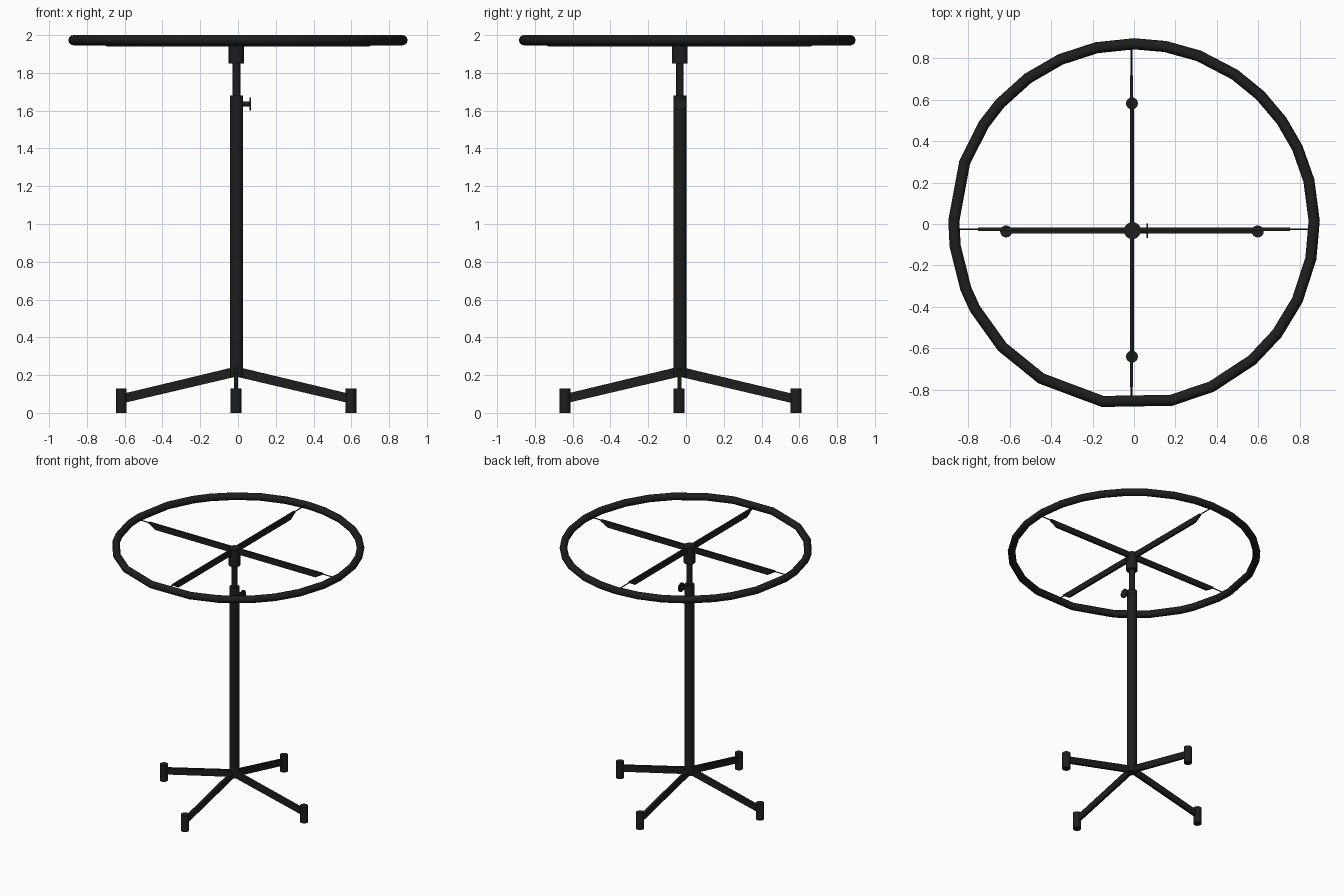
import bpy, bmesh, math
from mathutils import Vector

if "Cube" in bpy.data.objects:
    bpy.data.objects.remove(bpy.data.objects["Cube"])

CX, CY = -0.008, -0.032          # axis of the stand
mat = bpy.data.materials.new("black_metal")
mat.diffuse_color = (0.013, 0.013, 0.013, 1)
mat.use_nodes = True
mat.node_tree.nodes["Principled BSDF"].inputs["Base Color"].default_value = mat.diffuse_color


def finish(ob, name, smooth=True):
    ob.name = name
    ob.data.materials.append(mat)
    bpy.ops.object.select_all(action='DESELECT')
    ob.select_set(True)
    bpy.context.view_layer.objects.active = ob
    if smooth:
        bpy.ops.object.shade_smooth_by_angle(angle=math.radians(35))
    return ob


def rod(name, a, b, r, sides=20):
    a, b = Vector(a), Vector(b)
    d = b - a
    bpy.ops.mesh.primitive_cylinder_add(
        vertices=sides, radius=r, depth=d.length, location=(a + b) / 2,
        rotation=d.to_track_quat('Z', 'Y').to_euler())
    return finish(bpy.context.object, name)


def plate(name, profile, thick, loc, angle=0):
    """Extrude an upright (x, z) profile sideways, then turn it about z."""
    bm = bmesh.new()
    face = bm.faces.new([bm.verts.new((x, -thick / 2, z)) for x, z in profile])
    ext = bmesh.ops.extrude_face_region(bm, geom=[face])
    bmesh.ops.translate(bm, vec=(0, thick, 0),
                        verts=[v for v in ext['geom'] if isinstance(v, bmesh.types.BMVert)])
    bmesh.ops.recalc_face_normals(bm, faces=bm.faces)
    me = bpy.data.meshes.new(name)
    bm.to_mesh(me)
    bm.free()
    ob = bpy.data.objects.new(name, me)
    bpy.context.collection.objects.link(ob)
    ob.location = loc
    ob.rotation_euler.z = angle
    return finish(ob, name, False)


# Hoop: round tube along an unevenly divided circle
angles = [90, 80, 69, 56, 45.5, 35, 25, 14, 1, -11, -25, -37.5, -49, -64.5, -78,
          -100, -121, -137, -152, -159, -173, -181, -200, -213.5, -222, -234, -246, -258]
curve = bpy.data.curves.new("hoop", 'CURVE')
curve.dimensions = '3D'
curve.bevel_depth = 0.027
curve.bevel_resolution = 4
spline = curve.splines.new('POLY')
spline.points.add(len(angles) - 1)
for p, a in zip(spline.points, angles):
    t = math.radians(a)
    p.co = (0.871 * math.cos(t), 0.871 * math.sin(t), 1.973, 1)
spline.use_cyclic_u = True
hoop = bpy.data.objects.new("hoop", curve)
bpy.context.collection.objects.link(hoop)
bpy.context.view_layer.objects.active = hoop
hoop.select_set(True)
bpy.ops.object.convert(target='MESH')
finish(bpy.context.object, "hoop")

# Crossed spokes with bevelled ends
spoke = [(-0.753, 1.985), (-0.753, 1.975), (-0.695, 1.94),
         (0.695, 1.94), (0.753, 1.975), (0.753, 1.985)]
plate("spoke_x", spoke, 0.016, (0, -0.025, 0))
plate("spoke_y", spoke, 0.016, (-0.012, -0.035, 0), math.pi / 2)

# Thin wires holding the hoop
rod("wire_x", (-0.865, -0.026, 1.979), (0.865, -0.026, 1.979), 0.004, 8)
rod("wire_y", (-0.012, -0.865, 1.979), (-0.012, 0.86, 1.979), 0.004, 8)

# Telescoping pole
rod("lower_pole", (CX, CY, 0.19), (CX, CY, 1.68), 0.035)
rod("upper_pole", (CX, CY, 1.6), (CX, CY, 1.9), 0.02)
rod("top_hub", (CX, CY, 1.85), (CX, CY, 1.985), 0.041)

# Clamp screw
rod("clamp_screw", (CX, CY, 1.635), (0.064, CY, 1.635), 0.013, 12)
rod("clamp_knob", (0.06, CY, 1.635), (0.068, CY, 1.635), 0.035, 16)

# Four sloping legs with round feet
leg = [(0, 0.192), (0, 0.245), (0.605, 0.1), (0.605, 0.05)]
for i, side in enumerate(("right", "back", "left", "front")):
    a = i * math.pi / 2
    plate(side + "_leg", leg, 0.02, (CX - 0.002, CY - 0.003, 0), a)
    fx, fy = CX - 0.002 + 0.608 * math.cos(a), CY + 0.003 + 0.612 * math.sin(a)
    if i % 2 == 0:
        fy = CY - 0.004
    rod(side + "_foot", (fx, fy, 0), (fx, fy, 0.128), 0.029, 16)
